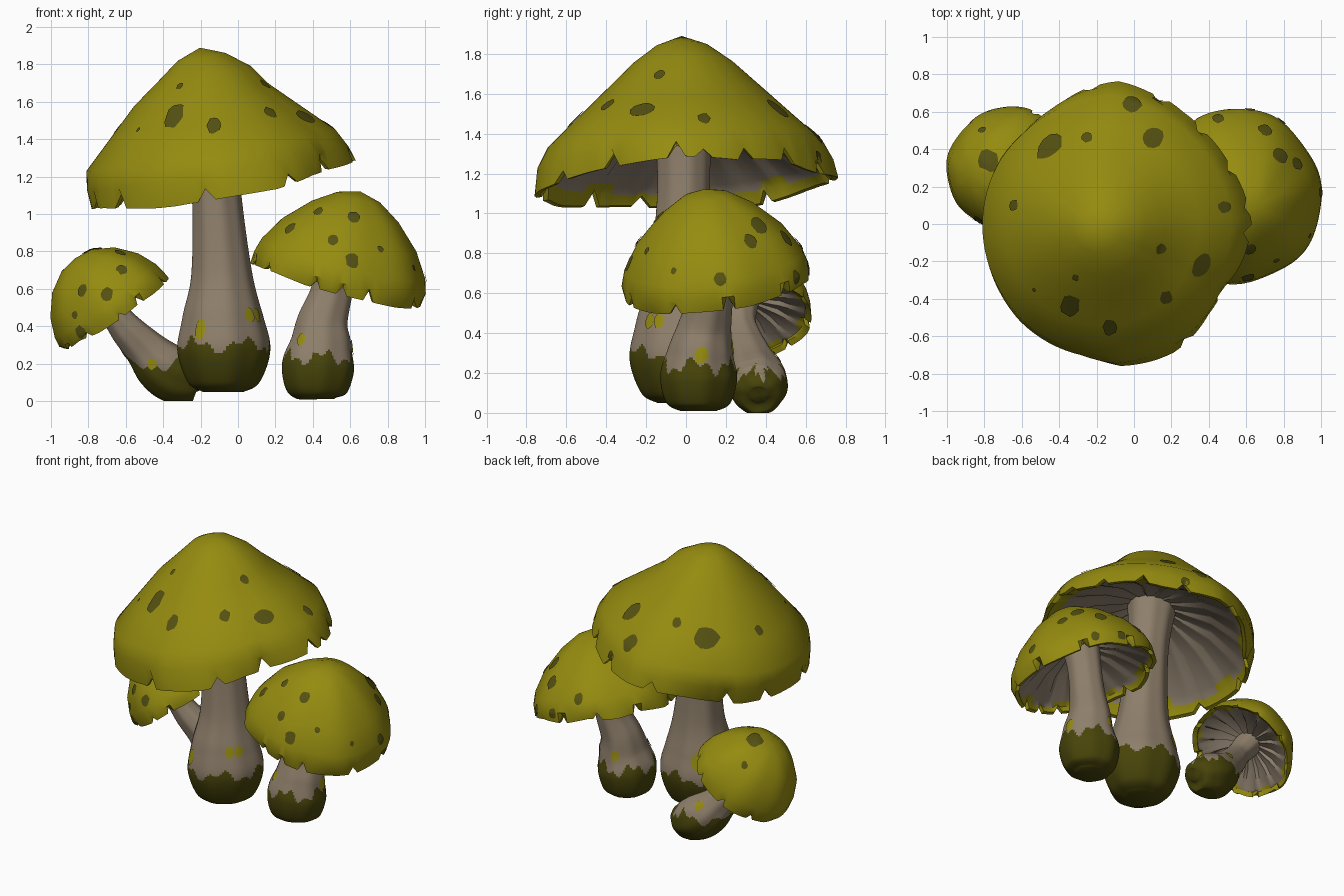
import bpy, bmesh, math, random
from mathutils import Vector
from mathutils.bvhtree import BVHTree

if "Cube" in bpy.data.objects:
    bpy.data.objects.remove(bpy.data.objects["Cube"])

random.seed(7)


def material(name, col):
    m = bpy.data.materials.new(name)
    m.diffuse_color = (*col, 1)
    m.use_nodes = True
    m.node_tree.nodes["Principled BSDF"].inputs["Base Color"].default_value = m.diffuse_color
    return m


OLIVE = material("olive yellow", (0.30, 0.26, 0.005))
SPOT = material("dark olive spot", (0.09, 0.081, 0.006))
STEM = material("grey brown stem", (0.27, 0.21, 0.145))
GILL = material("grey gill", (0.26, 0.207, 0.15))
MOSS = material("dark moss", (0.064, 0.058, 0.003))


def finish(name, bm, mats, angle=40, recalc=True):
    if recalc:
        bmesh.ops.recalc_face_normals(bm, faces=bm.faces)
    me = bpy.data.meshes.new(name)
    bm.to_mesh(me)
    bm.free()
    for m in mats:
        me.materials.append(m)
    me.shade_smooth()
    me.set_sharp_from_angle(angle=math.radians(angle))
    ob = bpy.data.objects.new(name, me)
    bpy.context.collection.objects.link(ob)
    return ob


def bridge(bm, a, b, rule):
    n = len(a)
    for i in range(n):
        j = (i + 1) % n
        f = bm.faces.new((a[i], a[j], b[j], b[i]))
        f.material_index = rule(i)


def fan(bm, ring, tip, mat):
    for i in range(len(ring)):
        f = bm.faces.new((ring[i], ring[(i + 1) % len(ring)], tip))
        f.material_index = mat


def catmull(a, b, c, d, t):
    return [0.5 * (2 * q + (r - p) * t + (2 * p - 5 * q + 4 * r - s) * t * t
                   + (3 * q - p - 3 * r + s) * t ** 3) for p, q, r, s in zip(a, b, c, d)]


# Stem: round sections (x, y, z, radius) along a bent path, with a ragged moss foot
def make_stem(name, ctrl, moss, phase):
    bm, n, steps = bmesh.new(), 96, 14
    path = []
    for i in range(len(ctrl) - 1):
        quad = [ctrl[max(0, min(len(ctrl) - 1, i + k))] for k in (-1, 0, 1, 2)]
        path += [catmull(*quad, s / steps) for s in range(steps)]
    path.append(ctrl[-1])
    rings = []
    for i, (x, y, z, r) in enumerate(path):
        t = Vector(path[min(i + 1, len(path) - 1)][:3]) - Vector(path[max(i - 1, 0)][:3])
        t.normalize()
        u = Vector((0, 1, 0)).cross(t).normalized()
        v = t.cross(u)
        ring = []
        for k in range(n):
            a = math.tau * k / n
            w = r * (1 + 0.025 * math.sin(3 * a + phase) + 0.015 * math.sin(8 * a))
            p = Vector((x, y, z)) + (u * math.cos(a) + v * math.sin(a)) * w
            p.z = max(p.z, 0)
            ring.append(bm.verts.new(p))
        rings.append(ring)
    for a, b in zip(rings, rings[1:]):
        bridge(bm, a, b, lambda i: 0)
    for ring in (rings[0], rings[-1]):
        c = sum((v.co for v in ring), Vector()) / n
        fan(bm, ring, bm.verts.new(c), 0)
    cx, cy = ctrl[2][0], ctrl[2][1]
    for f in bm.faces:
        c = f.calc_center_median()
        a = math.atan2(c.y - cy, c.x - cx)
        edge = moss + 0.03 * math.sin(5 * a + phase) + 0.02 * math.sin(13 * a + 2 * phase)
        f.material_index = 1 if c.z < edge else 0
    return finish(name, bm, [STEM, MOSS], 60)


def around(arr, t):
    q = t % 1 * len(arr)
    j = int(q)
    return arr[j % len(arr)] + (arr[(j + 1) % len(arr)] - arr[j % len(arr)]) * (q - j)


# Cap: revolved dome, torn lip, hollow underside with radial gills
def make_cap(name, centre, axis, profile, torn, phase, outline=None, sag=(0, 0), bulge=0, deep=1):
    bm, n = bmesh.new(), 96
    rot = Vector((0, 0, 1)).rotation_difference(Vector(axis))
    R, h = profile[-1][0], profile[0][1]
    d = h * deep
    # lip drop and spread vary smoothly between a few random stations
    drops = [random.uniform(-1, 1) for _ in range(16)]
    flare = [random.uniform(-1, 1) for _ in range(16)]
    notch = [0.0] * n
    k = 2
    while k < n:
        notch[k] = random.uniform(0.5, 1.3)
        k += random.randint(5, 11)

    def row(r, z, lip, ridge=0.0):
        out = []
        for i in range(n):
            t = i / n
            a = math.tau * t
            up = min(1, z / 0.2)
            wave = 1 + 0.018 * math.sin(3 * a + phase) + 0.012 * math.sin(7 * a)
            if outline:
                wave = 1 + (around(outline, t) / 0.715 - 1) * (1 - 0.7 * up)
            rr = r * wave - bulge * math.cos(a) * (0.4 * R < r) * up * (1 - lip)
            rr += lip * torn * (0.4 * around(flare, t) - 0.5 * notch[i])
            zz = z + lip * (torn * (0.4 * around(drops, t) + 1.5 * notch[i]) + around(sag, t))
            zz += ridge * ((i % 6) / 5 - 0.5)
            p = Vector((rr * math.cos(a), rr * math.sin(a), zz))
            out.append(bm.verts.new(rot @ p + Vector(centre)))
        return out

    rows = [row(r, z, 0) for r, z in profile[1:-1]] + [row(*profile[-1], 1)]
    fan(bm, rows[0], bm.verts.new(rot @ Vector((0, 0, h)) + Vector(centre)), 0)
    rows += [row(R - 0.025, 0.004, 1), row(R * 0.93, 0.07 * d, 0.35), row(R * 0.86, 0.12 * d, 0, 0.008),
             row(R * 0.55, 0.32 * d, 0, 0.024), row(R * 0.17, 0.44 * d, 0, 0.008)]
    first = len(rows) - 5
    for q in range(len(rows) - 1):
        if q < first + 1:
            rule = lambda i: 0
        elif q == first + 1:
            rule = lambda i: 0 if math.sin(i * 0.55 + phase) > 0.4 else 1
        else:
            rule = lambda i: 1
        bridge(bm, rows[q], rows[q + 1], rule)
    fan(bm, rows[-1], bm.verts.new(rot @ Vector((0, 0, 0.45 * d)) + Vector(centre)), 1)
    return finish(name, bm, [OLIVE, GILL], 42)


# Painted patches: thin irregular discs laid on a part, optionally stretched up the slope
RAY = {"front": lambda a, b: (Vector((a, -3, b)), Vector((0, 1, 0))),
       "back": lambda a, b: (Vector((a, 3, b)), Vector((0, -1, 0))),
       "side": lambda a, b: (Vector((3, a, b)), Vector((-1, 0, 0))),
       "left": lambda a, b: (Vector((-3, a, b)), Vector((1, 0, 0))),
       "top": lambda a, b: (Vector((a, b, 3)), Vector((0, 0, -1)))}


def patches(name, target, mat, spots):
    me = target.data
    tree = BVHTree.FromPolygons([v.co for v in me.vertices], [p.vertices[:] for p in me.polygons])
    bm = bmesh.new()
    for view, a, b, size, *tall in spots:
        hit, nor, _, _ = tree.ray_cast(*RAY[view](a, b))
        if hit is None:
            continue
        u = Vector((0, 0, 1)).cross(nor).normalized()
        v = nor.cross(u) * (tall[0] if tall else 1.2)
        wob = [random.uniform(0.87, 1.12) for _ in range(12)]

        def lay(x, y):
            p = hit + (u * x + v * y)
            q, m, _, _ = tree.ray_cast(p + nor * 0.1, -nor, 0.2)
            return bm.verts.new((q if q else p) + nor * 0.006)

        rings = []
        for s in (0.35, 0.7, 1):
            rings.append([lay(size * s * wob[k] * math.cos(math.tau * k / 12),
                              size * s * wob[k] * math.sin(math.tau * k / 12)) for k in range(12)])
        fan(bm, rings[0], lay(0, 0), 0)
        for p, q in zip(rings, rings[1:]):
            bridge(bm, q, p, lambda i: 0)
    finish(name, bm, [mat], 60, False)


# Large mushroom
stem = make_stem("large_stem", [(-.08, -.03, .05, .11), (-.08, -.03, .1, .19), (-.08, -.03, .27, .247),
                                (-.085, -.03, .45, .215), (-.09, -.02, .68, .162), (-.115, -.01, 1.08, .132),
                                (-.14, -.01, 1.35, .14), (-.16, -.01, 1.55, .17)], .3, 0.5)
patches("large_stem_patches", stem, OLIVE, [("front", -.2, .38, .034, 1.8), ("front", .1, .46, .028, 1.4),
                                            ("back", -.2, .42, .04, 1.6), ("side", -.18, .46, .03, 1.4)])
cap = make_cap("large_cap", (-.08, 0, 1.15), (-.167, -.03, 1),
               [(0, .75), (.13, .70), (.25, .61), (.365, .5), (.525, .345), (.675, .2), (.71, .1), (.715, 0)],
               .045, 1.0,
               (.72, .70, .68, .67, .68, .71, .765, .74, .70, .68, .70, .705,
                .705, .71, .72, .735, .735, .73, .765, .75, .73, .70, .67, .70),
               (.01, .015, 0, .01, 0, -.02, .01, -.01, -.045, -.055, -.03, 0), .035)
patches("large_cap_spots", cap, SPOT, [("top", *s) for s in (
    (-.53, -.35, .012), (.36, -.22, .064, .85), (.48, .09, .034), (.1, .46, .058),
    (-.01, .64, .05), (-.25, .46, .03), (-.45, .41, .085, .85), (-.64, .1, .03))] + [
    ("front", -.34, 1.52, .053, 1.6), ("front", -.31, 1.68, .019), ("front", -.13, 1.47, .038, 1.55),
    ("front", .17, 1.54, .036), ("front", .14, 1.69, .028), ("back", .12, 1.28, .03)])

# Medium mushroom
stem = make_stem("medium_stem", [(.42, .06, .01, .09), (.42, .06, .05, .16), (.425, .06, .18, .192),
                                 (.44, .07, .3, .165), (.45, .09, .42, .136), (.495, .12, .57, .112),
                                 (.53, .13, .75, .11), (.56, .12, .92, .13)], .235, 2.2)
patches("medium_stem_patches", stem, OLIVE, [("front", .34, .33, .03), ("side", .08, .29, .035),
                                             ("back", .4, .33, .03)])
cap = make_cap("medium_cap", (.53, .15, .63), (.25, -.12, 1),
               [(0, .51), (.12, .475), (.24, .395), (.37, .265), (.45, .135), (.472, .06), (.465, 0)],
               .04, 3.0)
patches("medium_cap_spots", cap, SPOT, [("front", .28, .92, .032), ("front", .51, .86, .03),
        ("front", .61, .75, .037), ("front", .62, .98, .034), ("front", .76, .81, .018),
        ("front", .43, 1.01, .025), ("side", .17, .67, .033), ("side", -.06, .71, .015),
        ("top", .87, .32, .034), ("top", .78, .36, .045), ("top", .7, .5, .04), ("side", .55, .68, .028),
        ("back", .45, .85, .033), ("back", .62, .72, .03)])

# Small leaning mushroom
stem = make_stem("small_stem", [(-.19, .365, .09, .04), (-.21, .365, .1, .095), (-.27, .365, .115, .132),
                                (-.345, .36, .145, .148), (-.42, .34, .2, .14), (-.5, .315, .285, .11),
                                (-.59, .285, .38, .09), (-.66, .27, .47, .078), (-.76, .28, .6, .095)], .2, 4.0)
patches("small_stem_patches", stem, OLIVE, [("front", -.46, .2, .026), ("back", -.42, .28, .03),
                                            ("left", .34, .26, .028)])
cap = make_cap("small_cap", (-.655, .29, .47), (-.59, -.06, .81),
               [(0, .365), (.1, .35), (.205, .287), (.29, .185), (.332, .085), (.342, .03), (.335, -.015)],
               .028, 5.0, None, (0, 0, .025, 0), 0, .7)
patches("small_cap_spots", cap, SPOT, [("front", -.83, .59, .03), ("front", -.7, .57, .033),
        ("front", -.84, .37, .03), ("front", -.87, .46, .018), ("front", -.62, .7, .028),
        ("top", -.63, .17, .03), ("top", -.78, .34, .055), ("top", -.81, .5, .022)])
